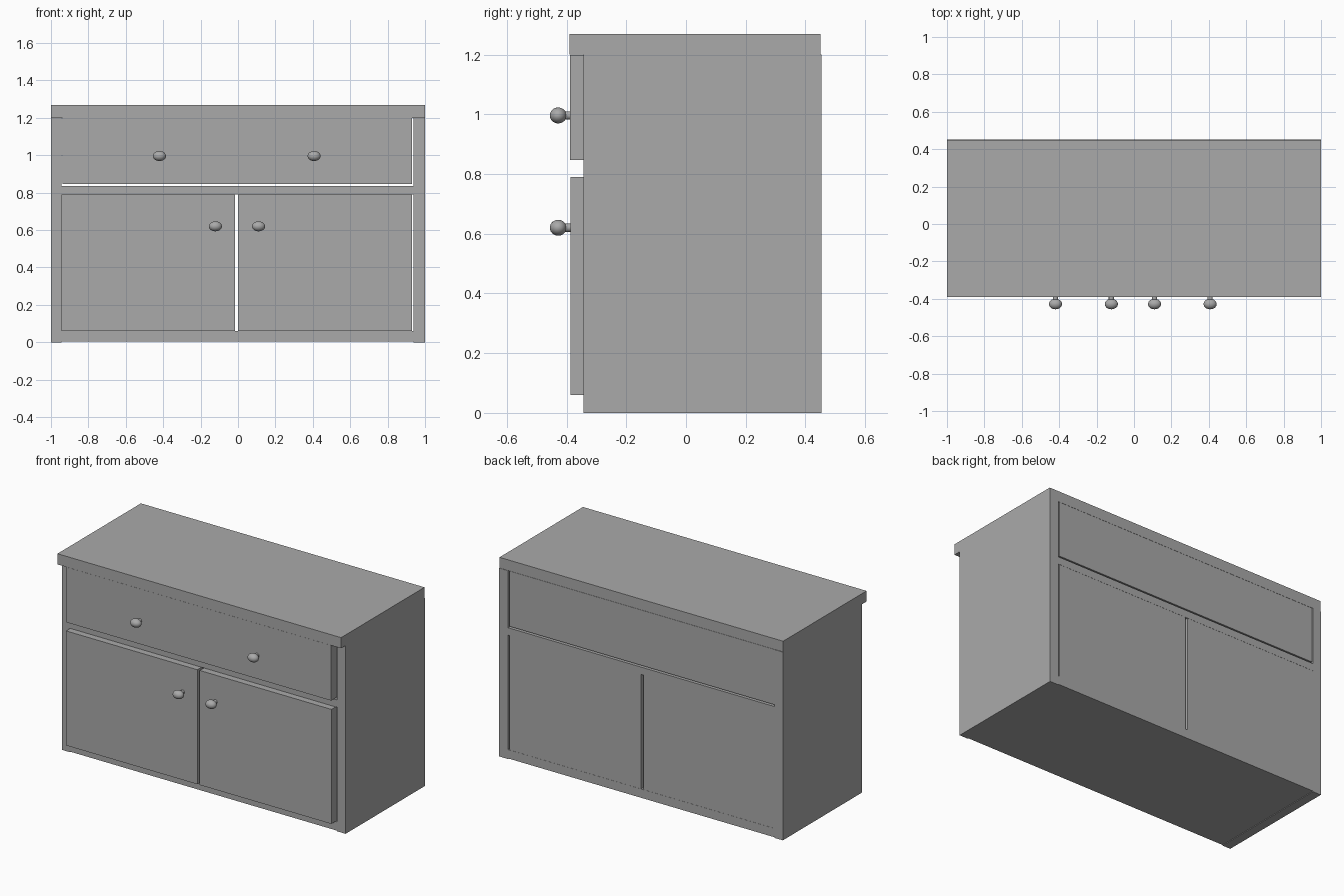
import bpy
import bmesh
from mathutils import Matrix, Vector

cube = bpy.data.objects.get("Cube")
if cube:
    bpy.data.objects.remove(cube, do_unlink=True)

grey = bpy.data.materials.new("plain grey")
grey.use_nodes = True
colour = (0.4, 0.4, 0.4, 1)
grey.diffuse_color = colour
grey.node_tree.nodes["Principled BSDF"].inputs["Base Color"].default_value = colour


def add_object(name, bm):
    mesh = bpy.data.meshes.new(name)
    bm.to_mesh(mesh)
    bm.free()
    mesh.materials.append(grey)
    obj = bpy.data.objects.new(name, mesh)
    bpy.context.collection.objects.link(obj)
    return obj


def box(name, x, y, z):
    """Box from (min, max) pairs on each axis."""
    low, high = (Vector(corner) for corner in zip(x, y, z))
    bm = bmesh.new()
    bmesh.ops.create_cube(bm, size=1, matrix=Matrix.Translation((low + high) / 2)
                          @ Matrix.Diagonal((high - low).to_4d()))
    return add_object(name, bm)


def knob(name, x, z):
    """Flattened ball on a short round stem."""
    bm = bmesh.new()
    bmesh.ops.create_uvsphere(bm, u_segments=32, v_segments=16, radius=0.028,
                              matrix=Matrix.Translation((x, -0.428, z))
                              @ Matrix.Diagonal((1.25, 1, 0.95, 1)))
    bmesh.ops.create_cone(bm, cap_ends=True, segments=32, radius1=0.014,
                          radius2=0.014, depth=0.04,
                          matrix=Matrix.Translation((x, -0.39, z))
                          @ Matrix.Rotation(1.5708, 4, "X"))
    obj = add_object(name, bm)
    bpy.ops.object.select_all(action="DESELECT")
    obj.select_set(True)
    bpy.context.view_layer.objects.active = obj
    bpy.ops.object.shade_smooth_by_angle()


# Carcass: sides, shelf boards and worktop
depth = (-0.344, 0.453)
inner = (-0.943, 0.938)
box("right_side", (-1, inner[0]), depth, (0, 1.2))
box("left_side", (inner[1], 1), depth, (0, 1.2))
box("bottom_board", inner, depth, (0.004, 0.06))
box("middle_board", inner, depth, (0.79, 0.837))
box("worktop", (-1, 1), (-0.39, 0.45), (1.2, 1.268))

# Drawer and doors, running through the full depth with narrow gaps
box("drawer", (-0.938, 0.929), (-0.389, 0.45), (0.847, 1.199))
box("right_door", (-0.943, -0.016), (-0.386, 0.452), (0.06, 0.79))
box("left_door", (0, 0.929), (-0.386, 0.452), (0.06, 0.79))

# Knobs
knob("right_drawer_knob", -0.42, 0.996)
knob("left_drawer_knob", 0.407, 0.996)
knob("right_door_knob", -0.121, 0.62)
knob("left_door_knob", 0.11, 0.62)
